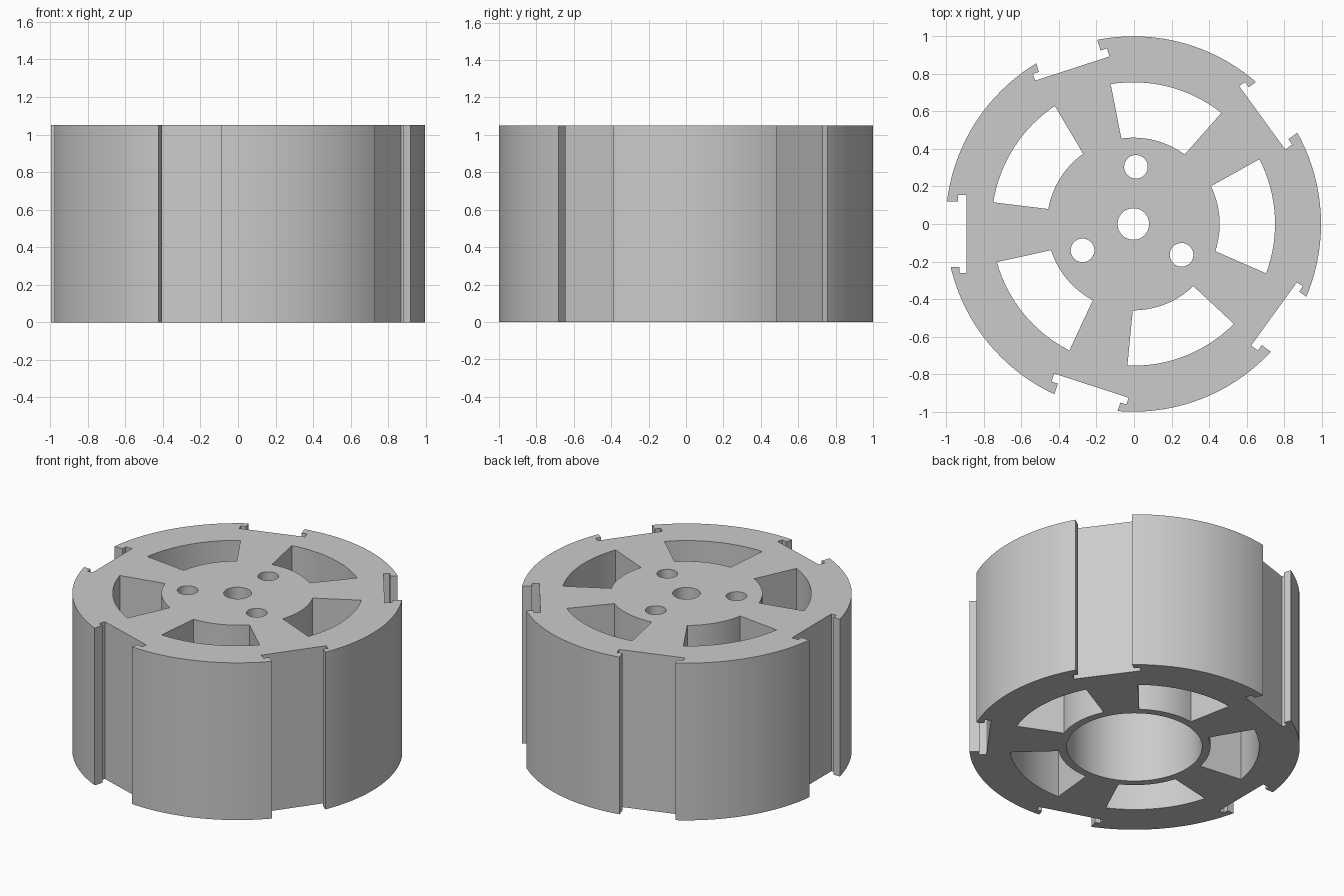
import bpy, bmesh
from math import cos, sin, radians
from mathutils import Vector

cube = bpy.data.objects.get("Cube")
if cube:
    bpy.data.objects.remove(cube, do_unlink=True)

HEIGHT = 1.05
PLATE_BOTTOM = 0.92
CENTRE = Vector((-0.0035, 0, 0))

grey = bpy.data.materials.new("light grey")
grey.use_nodes = True
grey.diffuse_color = (0.6, 0.6, 0.6, 1)
grey.node_tree.nodes["Principled BSDF"].inputs["Base Color"].default_value = (0.6, 0.6, 0.6, 1)


def arc(radius, start, end, steps):
    """Points along an arc, angles in degrees."""
    angles = [radians(start + (end - start) * i / steps) for i in range(steps + 1)]
    return [(radius * cos(a), radius * sin(a)) for a in angles]


def circle(radius, segments, x=0, y=0):
    return [(x + px, y + py) for px, py in arc(radius, 0, 360, segments)[:-1]]


def turn(points, degrees):
    c, s = cos(radians(degrees)), sin(radians(degrees))
    return [(x * c - y * s, x * s + y * c) for x, y in points]


def prisms(name, outlines, bottom, top):
    """One object made of upright prisms, one per outline."""
    bm = bmesh.new()
    for outline in outlines:
        lower = [bm.verts.new((x, y, bottom)) for x, y in outline]
        upper = [bm.verts.new((x, y, top)) for x, y in outline]
        bm.faces.new(lower)
        bm.faces.new(upper)
        for i in range(len(outline)):
            j = (i + 1) % len(outline)
            bm.faces.new((lower[i], lower[j], upper[j], upper[i]))
    bmesh.ops.recalc_face_normals(bm, faces=bm.faces)
    mesh = bpy.data.meshes.new(name)
    bm.to_mesh(mesh)
    bm.free()
    mesh.materials.append(grey)
    obj = bpy.data.objects.new(name, mesh)
    obj.location = CENTRE
    bpy.context.collection.objects.link(obj)
    return obj


# Solid drum
wheel = prisms("wheel_drum", [circle(1, 120)], 0, HEIGHT)

# Five undercut slots around the rim
slot = [(1.1, -0.12), (0.933, -0.12), (0.933, -0.155), (0.888, -0.155),
        (0.888, 0.262), (0.926, 0.262), (0.926, 0.228), (1.1, 0.228)]
# Five windows between the spokes
window = arc(0.755, 51.6, 99.2, 16) + arc(0.46, 98, 53.6, 14)
openings = [turn(shape, 72 * k + base)
            for shape, base in ((slot, 180), (window, 0)) for k in range(5)]

# Axle hole and three bolt holes through the top plate
holes = [circle(0.084, 40)]
holes += [turn(circle(0.063, 32, 0.305), 87.4 + 120 * k) for k in range(3)]

cutters = [
    prisms("rim_and_window_cutter", openings, -0.1, HEIGHT + 0.1),
    prisms("hub_bore_cutter", [circle(0.41, 72)], -0.1, PLATE_BOTTOM),
    prisms("hole_cutter", holes, PLATE_BOTTOM - 0.1, HEIGHT + 0.1),
]
for cutter in cutters:
    cutter.hide_render = True
    cut = wheel.modifiers.new(cutter.name, "BOOLEAN")
    cut.operation = "DIFFERENCE"
    cut.solver = "EXACT"
    cut.object = cutter

# Bake the cuts and drop the cutters
bpy.context.view_layer.update()
result = bpy.data.meshes.new_from_object(wheel.evaluated_get(bpy.context.evaluated_depsgraph_get()))
wheel.modifiers.clear()
wheel.data = result
for cutter in cutters:
    bpy.data.objects.remove(cutter, do_unlink=True)

# Smooth round walls, crisp edges
bpy.ops.object.select_all(action="DESELECT")
wheel.select_set(True)
bpy.context.view_layer.objects.active = wheel
bpy.ops.object.shade_smooth_by_angle(angle=radians(25))
